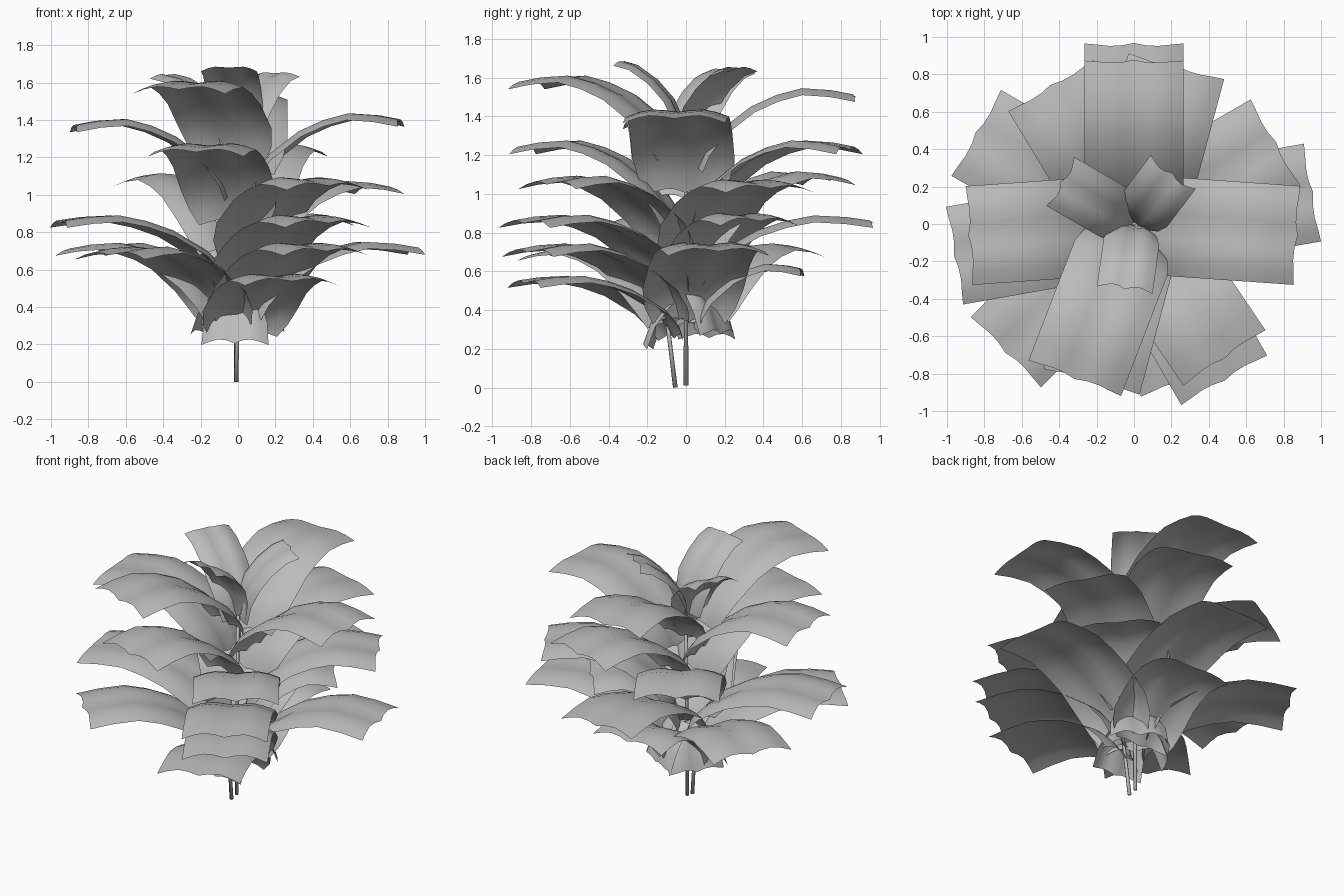
import bpy, bmesh
from math import cos, sin, radians
from mathutils import Vector

cube = bpy.data.objects.get("Cube")
if cube:
    bpy.data.objects.remove(cube)

# Single plain grey
grey = bpy.data.materials.new("leaf grey")
grey.use_nodes = True
colour = (0.5, 0.5, 0.5, 1)
grey.diffuse_color = colour
grey.node_tree.nodes["Principled BSDF"].inputs["Base Color"].default_value = colour

# Cross-section across a leaf: side position, lift, scallop of the end edge
SECTION = [(-1, -1, 0), (-0.75, -0.35, -0.3), (-0.5, 0, -0.6), (-0.25, -0.1, -0.5), (0, -0.35, 0),
           (0.25, -0.1, -0.5), (0.5, 0, -0.6), (0.75, -0.35, -0.3), (1, -1, 0)]

# Leaf outlines along the length: reach, rise below the tip, width share
ARCHING = [(0.06, -0.39, 0.72), (0.10, -0.3, 0.9), (0.19, -0.19, 1), (0.38, -0.06, 1),
           (0.53, 0.0, 1), (0.68, 0.035, 1), (0.85, 0.025, 1), (1, 0, 1)]
UPRIGHT = [(0.0, -0.46, 0.6), (0.05, -0.32, 0.85), (0.2, -0.2, 1), (0.45, -0.1, 1),
           (0.75, -0.025, 1), (1, 0, 1)]
DROOPING = [(0.2, 0.28, 0.5), (0.45, 0.23, 0.75), (0.8, 0.12, 0.95), (1, 0, 1)]


def finish(bm, name):
    mesh = bpy.data.meshes.new(name)
    bm.to_mesh(mesh)
    bm.free()
    mesh.materials.append(grey)
    for poly in mesh.polygons:
        poly.use_smooth = True
    obj = bpy.data.objects.new(name, mesh)
    bpy.context.collection.objects.link(obj)
    return obj


def leaf(name, angle, reach, tip, outline, width, drop=1.0, fold=0.036):
    a = radians(angle)
    out = Vector((cos(a), sin(a), 0))
    side = Vector((-sin(a), cos(a), 0))
    bm = bmesh.new()
    rows = []
    for i, (r, dz, w) in enumerate(outline):
        # The fold lifts along the normal of the curved midrib
        r0, z0, _ = outline[max(i - 1, 0)]
        r1, z1, _ = outline[min(i + 1, len(outline) - 1)]
        along = (out * (r1 - r0) * reach + Vector((0, 0, (z1 - z0) * drop))).normalized()
        normal = along.cross(side)
        centre = out * r * reach + Vector((0, 0, tip + dz * drop))
        end = -1 if i == 0 else (1 if i == len(outline) - 1 else 0)
        rows.append([bm.verts.new(centre + side * s * w * width / 2 + normal * lift * fold
                                  + along * scallop * end * 0.03)
                     for s, lift, scallop in SECTION])
    for low, high in zip(rows, rows[1:]):
        for j in range(len(SECTION) - 1):
            bm.faces.new((low[j], high[j], high[j + 1], low[j + 1]))
    return finish(bm, name)


def stem(name, bottom, top, radius=0.012, sides=8):
    bottom, top = Vector(bottom), Vector(top)
    axis = top - bottom
    bm = bmesh.new()
    bmesh.ops.create_cone(bm, cap_ends=True, segments=sides, radius1=radius,
                          radius2=radius * 0.8, depth=axis.length)
    turn = Vector((0, 0, 1)).rotation_difference(axis).to_matrix()
    for v in bm.verts:
        v.co = turn @ v.co + (bottom + top) / 2
    return finish(bm, name)


# Upright crown leaves: angle, reach, tip height
for n, (a, r, z) in enumerate([(150, 0.45, 1.65), (53, 0.34, 1.66), (-98, 0.35, 1.69)]):
    leaf(f"crown_leaf_{n + 1}", a, r, z, UPRIGHT, 0.3, fold=0.03)

# Broad arching leaves by tier: angle, reach, tip height, drop
tiers = {
    "top_leaf": [(90, 0.88, 1.51, 1), (-111, 0.89, 1.575, 1), (-4, 0.88, 1.40, 1), (184, 0.89, 1.37, 1)],
    "upper_leaf": [(75, 0.88, 1.24, 1), (-105, 0.88, 1.24, 1), (121, 0.87, 1.08, 1),
                   (30, 0.88, 1.04, 0.95), (-56, 0.87, 1.06, 0.95)],
    "middle_leaf": [(90, 0.97, 0.86, 0.8), (190, 0.98, 0.86, 0.85), (-60, 0.97, 0.86, 0.9),
                    (40, 0.6, 0.87, 0.85)],
    "lower_leaf": [(150, 0.98, 0.71, 0.95), (10, 0.975, 0.715, 0.95), (225, 0.975, 0.69, 0.95),
                   (-60, 0.95, 0.71, 0.95), (-71, 0.89, 0.55, 0.75), (88, 0.61, 0.61, 0.8)],
}
for tier, leaves in tiers.items():
    for n, (a, r, z, drop) in enumerate(leaves):
        leaf(f"{tier}_{n + 1}", a, r, z, ARCHING, 0.53, drop)

# Short drooping leaves around the foot
for n, (a, z) in enumerate([(-95, 0.21), (60, 0.28), (145, 0.26)]):
    leaf(f"foot_leaf_{n + 1}", a, 0.22, z, DROOPING, 0.36)

# Two thin stems
stem("main_stem", (-0.01, 0, 0.01), (0, 0, 1.3))
stem("side_stem", (-0.01, -0.055, 0), (0, -0.11, 0.45))
